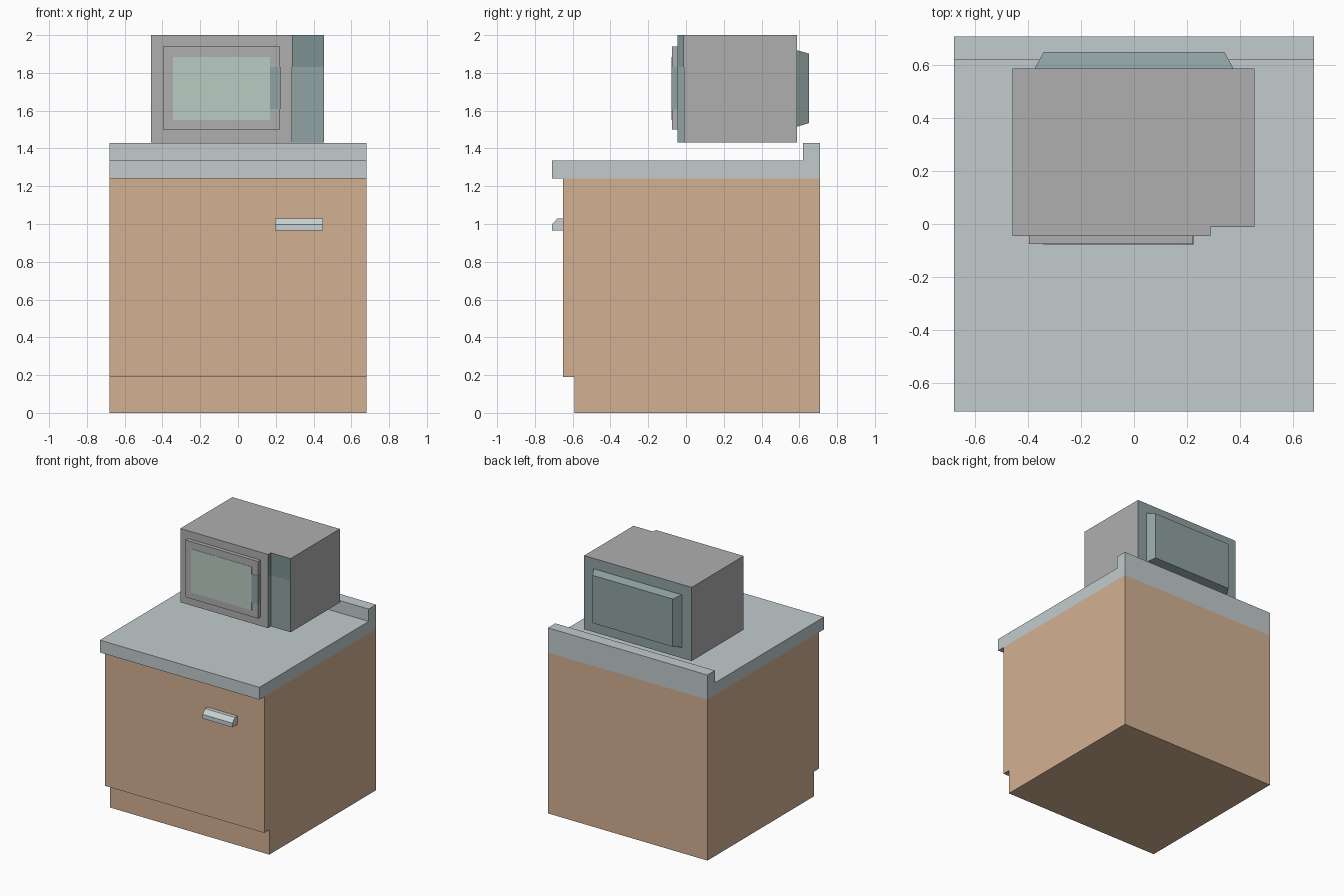
import bpy, bmesh
from mathutils import Vector

if "Cube" in bpy.data.objects:
    bpy.data.objects.remove(bpy.data.objects["Cube"])


def material(name, rgb):
    m = bpy.data.materials.new(name)
    m.diffuse_color = (*rgb, 1)
    m.use_nodes = True
    m.node_tree.nodes["Principled BSDF"].inputs["Base Color"].default_value = m.diffuse_color
    return m


WOOD = material("wood", (0.65, 0.44, 0.29))
TRIM = material("dark_wood", (0.50, 0.34, 0.23))
STONE = material("pale_stone", (0.54, 0.60, 0.61))
METAL = material("pale_metal", (0.58, 0.64, 0.66))
GREY = material("grey_case", (0.43, 0.43, 0.43))
TEAL = material("teal_panel", (0.28, 0.36, 0.36))
DARK = material("dark_teal", (0.21, 0.29, 0.29))
GLASS = material("window_glass", (0.49, 0.60, 0.55))


def finish(name, bm, *mats):
    bmesh.ops.recalc_face_normals(bm, faces=bm.faces)
    me = bpy.data.meshes.new(name)
    bm.to_mesh(me)
    bm.free()
    for m in mats:
        me.materials.append(m)
    ob = bpy.data.objects.new(name, me)
    bpy.context.collection.objects.link(ob)
    return ob


def prism(name, pts, axis, lo, hi, *mats):
    """Extrude a 2D profile: (y, z) along x, or (x, y) along z."""
    bm = bmesh.new()
    place = (lambda a, b: (lo, a, b)) if axis == 'x' else (lambda a, b: (a, b, lo))
    step = Vector((hi - lo, 0, 0)) if axis == 'x' else Vector((0, 0, hi - lo))
    face = bm.faces.new([bm.verts.new(place(*p)) for p in pts])
    new = bmesh.ops.extrude_face_region(bm, geom=[face])["geom"]
    bmesh.ops.translate(bm, vec=step, verts=[v for v in new if isinstance(v, bmesh.types.BMVert)])
    return finish(name, bm, *mats)


def box(name, x0, x1, y0, y1, z0, z1, mat):
    return prism(name, [(x0, y0), (x1, y0), (x1, y1), (x0, y1)], 'z', z0, z1, mat)


# Cabinet with toe kick
prism("cabinet", [(-0.59, 0), (0.71, 0), (0.71, 1.24), (-0.65, 1.24), (-0.65, 0.19), (-0.59, 0.19)],
      'x', -0.68, 0.68, WOOD)

# Worktop with raised splash strip at the back
prism("worktop", [(-0.71, 1.24), (0.71, 1.24), (0.71, 1.43), (0.62, 1.43), (0.62, 1.335), (-0.71, 1.335)],
      'x', -0.68, 0.68, STONE)

# Flat frame marking on the cabinet door
bm = bmesh.new()
outer = bm.faces.new([bm.verts.new((x, -0.652, z)) for x, z in
                      [(-0.6, 0.275), (0.6, 0.275), (0.6, 1.155), (-0.6, 1.155)]])
bmesh.ops.inset_region(bm, faces=[outer], thickness=0.065)
bmesh.ops.delete(bm, geom=[outer], context='FACES_ONLY')
for f in bm.faces:
    if f.normal.y > 0:
        f.normal_flip()
ring = bmesh.ops.extrude_face_region(bm, geom=bm.faces[:])["geom"]
bmesh.ops.translate(bm, vec=(0, 0.002, 0), verts=[v for v in ring if isinstance(v, bmesh.types.BMVert)])
finish("door_frame_marking", bm, TRIM)

# Cabinet handle with a chamfered top edge
prism("cabinet_handle", [(-0.65, 0.965), (-0.71, 0.965), (-0.71, 0.997), (-0.68, 1.03), (-0.65, 1.03)],
      'x', 0.195, 0.45, METAL)

# Microwave case: control side is stepped back, its faces and the rear are teal
case = prism("microwave_case", [(-0.46, -0.045), (0.287, -0.045), (0.287, -0.01), (0.456, -0.01),
                                (0.456, 0.588), (-0.46, 0.588)], 'z', 1.432, 2.0, GREY, TEAL)
for p in case.data.polygons:
    n, c = p.normal, p.center
    rear = n.y > 0.9
    control = abs(n.z) < 0.1 and c.y < 0 and c.x > 0.2
    p.material_index = int(rear or control)

# Display area above the controls, wrapping the step
prism("control_display", [(0.287, -0.045), (0.289, -0.045), (0.289, -0.012), (0.456, -0.012),
                          (0.456, -0.01), (0.287, -0.01)], 'z', 1.83, 2.0, DARK)

# Microwave door, window and grip patch
box("microwave_door", -0.397, 0.223, -0.075, -0.045, 1.5, 1.94, GREY)
box("door_window", -0.345, 0.17, -0.077, -0.075, 1.55, 1.885, GLASS)
box("door_grip", 0.17, 0.225, -0.077, -0.045, 1.61, 1.83, TEAL)

# Tapered rear vent housing
bm = bmesh.new()
rings = [[bm.verts.new((x, y, z)) for x, z in [(-a, lo), (a, lo), (a, hi), (-a, hi)]]
         for a, y, lo, hi in [(0.376, 0.588, 1.515, 1.92), (0.342, 0.65, 1.534, 1.902)]]
for r in rings:
    bm.faces.new(r)
for i in range(4):
    j = (i + 1) % 4
    bm.faces.new([rings[0][i], rings[0][j], rings[1][j], rings[1][i]])
finish("rear_vent", bm, TEAL)
